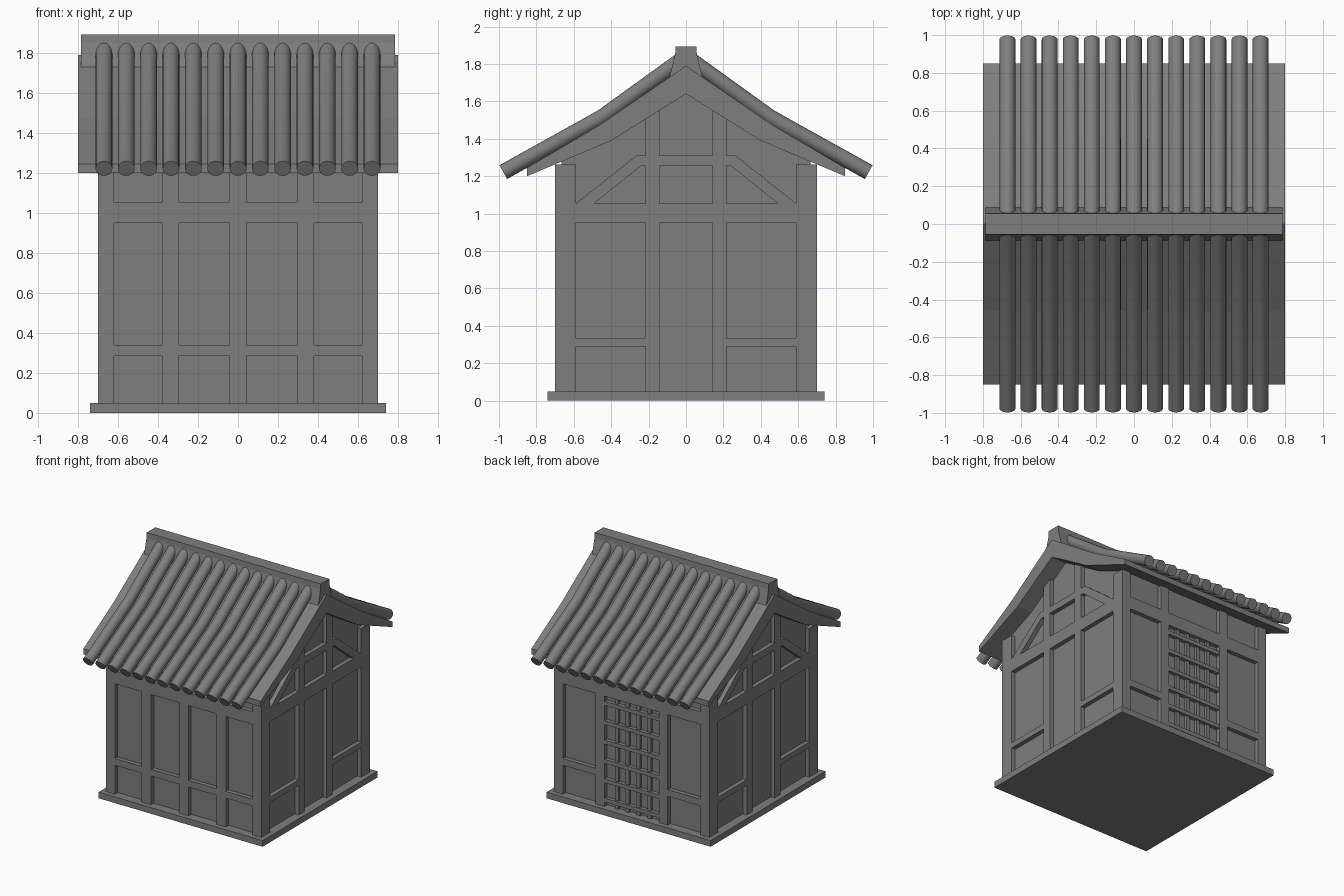
import bpy, bmesh, math
from mathutils import Vector

cube = bpy.data.objects.get("Cube")
if cube:
    bpy.data.objects.remove(cube, do_unlink=True)

gray = bpy.data.materials.new("plain_gray")
gray.use_nodes = True
COLOR = (0.21, 0.21, 0.21, 1)
gray.diffuse_color = COLOR
gray.node_tree.nodes["Principled BSDF"].inputs["Base Color"].default_value = COLOR


def finish(name, bm, smooth=False):
    bmesh.ops.recalc_face_normals(bm, faces=bm.faces)
    mesh = bpy.data.meshes.new(name)
    bm.to_mesh(mesh)
    bm.free()
    mesh.materials.append(gray)
    obj = bpy.data.objects.new(name, mesh)
    bpy.context.collection.objects.link(obj)
    if smooth:
        bpy.ops.object.select_all(action='DESELECT')
        obj.select_set(True)
        bpy.context.view_layer.objects.active = obj
        bpy.ops.object.shade_smooth_by_angle(angle=math.radians(40))
    return obj


def add_box(bm, x0, x1, y0, y1, z0, z1):
    verts = bmesh.ops.create_cube(bm, size=1)["verts"]
    for v in verts:
        v.co = (x1 if v.co.x > 0 else x0, y1 if v.co.y > 0 else y0, z1 if v.co.z > 0 else z0)


def add_prism(bm, outline, x0, x1):
    """Extrude a (y, z) outline along x."""
    face = bm.faces.new([bm.verts.new((x0, y, z)) for y, z in outline])
    moved = bmesh.ops.extrude_face_region(bm, geom=[face])["geom"]
    for v in moved:
        if isinstance(v, bmesh.types.BMVert):
            v.co.x = x1


def mirrored(half):
    """Complete a half outline that starts and ends on the centre line."""
    return half + [(-y, z) for y, z in reversed(half) if y > 0]


BASE, WALL = 0.05, 0.70
DEPTH = 0.035           # how far the panels sit behind the frame
PANEL = WALL - DEPTH
TOP = 1.262             # wall height under the eaves

# Base slab
bm = bmesh.new()
add_box(bm, -0.74, 0.74, -0.74, 0.74, 0, BASE)
finish("base_slab", bm)

# Recessed wall panels with gables
bm = bmesh.new()
add_prism(bm, mirrored([(0, BASE), (PANEL, BASE), (PANEL, 1.28), (0.4, 1.41), (0, 1.66)]), -PANEL, PANEL)
finish("wall_panels", bm)

# Corner posts
bm = bmesh.new()
for sx in (-1, 1):
    for sy in (-1, 1):
        xs, ys = sorted((sx * 0.62, sx * WALL)), sorted((sy * 0.588, sy * WALL))
        add_box(bm, *xs, *ys, BASE, TOP)
finish("corner_posts", bm)

# Front frame
bm = bmesh.new()
for x in (-0.337, 0, 0.337):
    add_box(bm, x - 0.043, x + 0.043, -WALL, -PANEL, BASE, TOP)
for z0, z1 in ((0.285, 0.34), (0.95, 1.055)):
    add_box(bm, -0.62, 0.62, -WALL, -PANEL, z0, z1)
finish("front_frame", bm)

# Back frame
bm = bmesh.new()
for s in (-1, 1):
    add_box(bm, *sorted((s * 0.245, s * 0.325)), PANEL, WALL, BASE, TOP)
    add_box(bm, *sorted((s * 0.325, s * 0.62)), PANEL, WALL, 0.285, 0.34)
add_box(bm, -0.62, 0.62, PANEL, WALL, 0.95, 1.055)
finish("back_frame", bm)

# Back door lattice
bm = bmesh.new()
for i in range(4):
    x = -0.147 + i * 0.098
    add_box(bm, x - 0.016, x + 0.016, PANEL, PANEL + 0.02, BASE, 0.95)
for i in range(6):
    z = 0.1 + i * 0.158
    add_box(bm, -0.245, 0.245, PANEL, PANEL + 0.032, z - 0.016, z + 0.016)
finish("door_lattice", bm)

# Gable frames with diagonal braces
for s, side in ((1, "left"), (-1, "right")):
    bm = bmesh.new()
    inner, outer = s * PANEL, s * WALL
    xs = sorted((inner, outer))
    for t in (-1, 1):
        post = [(0.143, BASE), (0.217, BASE), (0.217, 1.52), (0.143, 1.57)]
        brace = [(0.588, 1.055), (0.49, 1.055), (0.24, 1.255), (0.217, 1.255), (0.217, 1.31), (0.265, 1.31)]
        for outline in (post, brace):
            add_prism(bm, [(t * y, z) for y, z in outline], inner, outer)
        add_box(bm, *xs, *sorted((t * 0.217, t * 0.588)), 0.29, 0.335)
    add_box(bm, *xs, -0.588, 0.588, 0.95, 1.055)
    add_box(bm, *xs, -0.143, 0.143, 1.255, 1.31)
    finish(side + "_gable_frame", bm)

# Roof slab
bm = bmesh.new()
add_prism(bm, [(0, 1.79), (0.46, 1.475), (0.85, 1.245), (0.85, 1.2), (0.4, 1.39), (0, 1.64),
               (-0.4, 1.39), (-0.85, 1.2), (-0.85, 1.245), (-0.46, 1.475)], -0.8, 0.8)
finish("roof_slab", bm)

# Ridge cap
bm = bmesh.new()
add_prism(bm, mirrored([(0.088, 1.73), (0.058, 1.85), (0.055, 1.893)]), -0.785, 0.785)
finish("ridge_cap", bm)

# Rounded roof tiles, swept down both slopes
PATH = [Vector(p) for p in ((0.03, 1.818), (0.45, 1.515), (0.977, 1.222))]
RADIUS, SIDES = 0.042, 20
bm = bmesh.new()
steps = [(b - a).normalized() for a, b in zip(PATH, PATH[1:])]
normals = [Vector((-d.y, d.x)) for d in steps]
bend = (normals[0] + normals[1]).normalized()
bend /= bend.dot(normals[0])
for s in (-1, 1):
    for i in range(13):
        x = -0.67 + i * 1.34 / 12
        rings = []
        for p, n in zip(PATH, (normals[0], bend, normals[1])):
            ring = []
            for k in range(SIDES):
                a = 2 * math.pi * k / SIDES
                q = p + n * RADIUS * math.sin(a)
                ring.append(bm.verts.new((x + RADIUS * math.cos(a), s * q.x, q.y)))
            rings.append(ring)
        for a, b in zip(rings, rings[1:]):
            for k in range(SIDES):
                j = (k + 1) % SIDES
                bm.faces.new((a[k], a[j], b[j], b[k]))
        bm.faces.new(rings[0])
        bm.faces.new(rings[-1])
finish("roof_tiles", bm, smooth=True)
